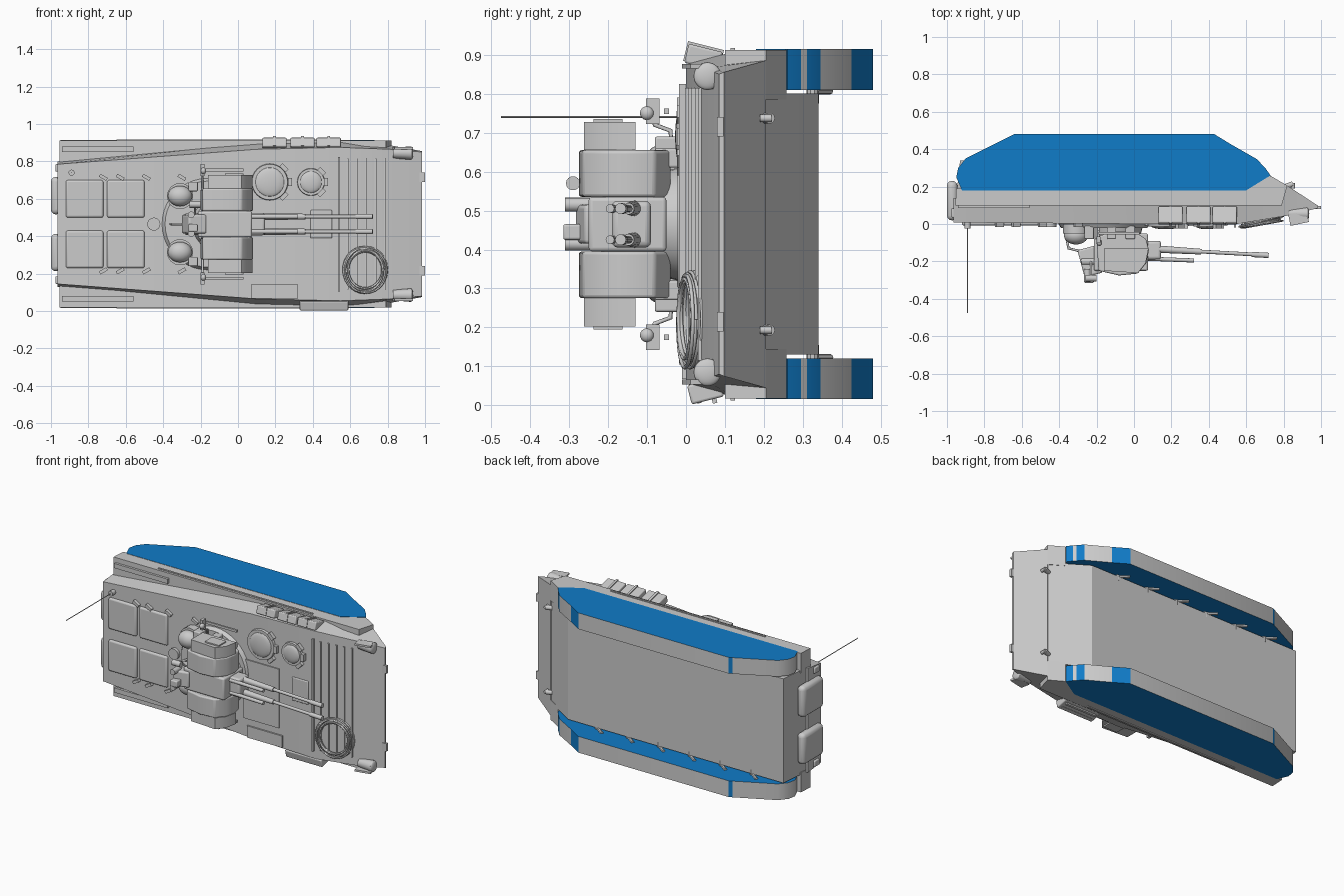
import bpy, bmesh, math
from mathutils import Vector, Matrix, Euler

if "Cube" in bpy.data.objects:
    bpy.data.objects.remove(bpy.data.objects["Cube"])

MID = 0.465          # centre plane of the vehicle, which lies on its side
made = []


def material(name, rgb):
    m = bpy.data.materials.new(name)
    m.use_nodes = True
    m.diffuse_color = (*rgb, 1)
    m.node_tree.nodes["Principled BSDF"].inputs["Base Color"].default_value = (*rgb, 1)
    return m


GREY = material("armour_grey", (0.6, 0.6, 0.6))
BLUE = material("track_blue", (0.005, 0.2, 0.58))


def finish(name, bm, bevel=0):
    bmesh.ops.recalc_face_normals(bm, faces=bm.faces)
    me = bpy.data.meshes.new(name)
    bm.to_mesh(me)
    bm.free()
    me.materials.append(GREY)
    me.materials.append(BLUE)
    ob = bpy.data.objects.new(name, me)
    bpy.context.collection.objects.link(ob)
    if bevel:
        mod = ob.modifiers.new("bevel", 'BEVEL')
        mod.width, mod.segments = bevel, 3
    made.append(ob)
    return ob


def box(name, centre, size, rot=(0, 0, 0), bevel=0):
    bm = bmesh.new()
    turn = Euler([math.radians(a) for a in rot]).to_matrix().to_4x4()
    mat = Matrix.Translation(centre) @ turn @ Matrix.Diagonal((*size, 1))
    bmesh.ops.create_cube(bm, size=1, matrix=mat)
    return finish(name, bm, bevel)


def rod(name, p, q, r1, r2=None, sides=16):
    p, q = Vector(p), Vector(q)
    d = q - p
    bm = bmesh.new()
    mat = Matrix.Translation((p + q) / 2) @ d.to_track_quat('Z', 'Y').to_matrix().to_4x4()
    bmesh.ops.create_cone(bm, cap_ends=True, segments=sides, radius1=r1,
                          radius2=r1 if r2 is None else r2, depth=d.length, matrix=mat)
    return finish(name, bm)


def dome(name, centre, size):
    bm = bmesh.new()
    mat = Matrix.Translation(centre) @ Matrix.Diagonal((*size, 1))
    bmesh.ops.create_uvsphere(bm, u_segments=20, v_segments=12, radius=1, matrix=mat)
    return finish(name, bm)


def prism(name, outline, z0, z1, blue_caps=False, blue_edges=(), bevel=0):
    bm = bmesh.new()
    rings = [[bm.verts.new((x, y, z)) for x, y in outline] for z in (z0, z1)]
    for ring in rings:
        bm.faces.new(ring).material_index = int(blue_caps)
    n = len(outline)
    for i in range(n):
        j = (i + 1) % n
        f = bm.faces.new((rings[0][i], rings[0][j], rings[1][j], rings[1][i]))
        f.material_index = int(i in blue_edges)
    return finish(name, bm, bevel)


def pipe(name, points, radius):
    cu = bpy.data.curves.new(name, 'CURVE')
    cu.dimensions, cu.bevel_depth, cu.bevel_resolution = '3D', radius, 2
    sp = cu.splines.new('POLY')
    sp.points.add(len(points) - 1)
    for pt, co in zip(sp.points, points):
        pt.co = (*co, 1)
    cu.materials.append(GREY)
    ob = bpy.data.objects.new(name, cu)
    bpy.context.collection.objects.link(ob)


# Lower hull
prism("lower_hull", [(-0.955, 0.1), (-0.93, 0.34), (0.6, 0.34), (0.82, 0.2), (0.98, 0.095), (0.7, 0.08)],
      MID - 0.335, MID + 0.335)

# Upper hull: stations of x, roof y, base y, roof half width, base half width
stations = [(-0.965, 0.008, 0.14, 0.32, 0.335), (0.1, 0, 0.13, 0.4, 0.435), (0.55, 0, 0.13, 0.41, 0.445),
            (0.82, 0.045, 0.205, 0.4, 0.42), (0.985, 0.085, 0.097, 0.385, 0.39)]
bm = bmesh.new()
rows = [[bm.verts.new(c) for c in ((x, yr, MID - wr), (x, yr, MID + wr), (x, yb, MID + wb), (x, yb, MID - wb))]
        for x, yr, yb, wr, wb in stations]
for a, b in zip(rows, rows[1:]):
    for i in range(4):
        j = (i + 1) % 4
        bm.faces.new((a[i], a[j], b[j], b[i]))
bm.faces.new(rows[0])
bm.faces.new(rows[-1])
finish("upper_hull", bm)

# Parts repeated on both sides
track = [(-0.92, 0.18), (-0.95, 0.25), (-0.94, 0.3), (-0.9, 0.35), (-0.8, 0.4), (-0.66, 0.47), (-0.64, 0.48),
         (0.43, 0.48), (0.52, 0.425), (0.66, 0.345), (0.69, 0.31), (0.705, 0.295), (0.73, 0.26), (0.6, 0.18)]
fender = [(-0.955, 0.1), (-0.95, 0.19), (0.55, 0.195), (0.73, 0.258), (0.82, 0.205), (0.79, 0.1)]
for s, side in ((1, "left"), (-1, "right")):
    def Z(d):
        return MID + s * d
    prism(side + "_track", track, Z(0.345), Z(0.449), True, (5, 7, 9, 11, 12))
    prism(side + "_fender", fender, Z(0.32), Z(0.447))
    box(side + "_fender_rail", (-0.1, 0.12, Z(0.449)), (1.1, 0.012, 0.006))
    box(side + "_fender_rear_rib", (-0.75, 0.095, Z(0.4)), (0.38, 0.02, 0.03))
    for i in range(6):
        x = -0.7 + i * 0.22
        rod(side + "_axle", (x, 0.325, Z(0.31)), (x, 0.325, Z(0.36)), 0.016, sides=10)
        rod(side + "_swing_arm", (x, 0.325, Z(0.343)), (x - 0.06, 0.37, Z(0.343)), 0.01, sides=8)
    # Headlights, tow hooks and nose corners
    rod(side + "_headlight", (0.83, 0.055, Z(0.38)), (0.925, 0.055, Z(0.38)), 0.028, 0.036)
    dome(side + "_headlight_glass", (0.925, 0.055, Z(0.38)), (0.012, 0.035, 0.035))
    box(side + "_light_guard", (0.88, 0.03, Z(0.405)), (0.1, 0.06, 0.012), (0, 0, 12))
    rod(side + "_tow_hook", (0.81, 0.2, Z(0.272)), (0.85, 0.215, Z(0.272)), 0.014)
    rod(side + "_tow_pin", (0.85, 0.19, Z(0.272)), (0.85, 0.22, Z(0.272)), 0.01)
    box(side + "_nose_lug", (0.985, 0.088, Z(0.25)), (0.03, 0.016, 0.05))
    # Rear door with handle and hinge
    box(side + "_rear_door", (-0.972, 0.125, Z(0.152)), (0.056, 0.21, 0.2), bevel=0.025)
    rod(side + "_door_handle", (-0.995, 0.1, Z(0.12)), (-0.999, 0.1, Z(0.12)), 0.018)
    box(side + "_rear_lamp", (-0.962, 0.06, Z(0.3)), (0.03, 0.05, 0.04), bevel=0.006)
    # Roof hatches and vision blocks over the troop bay
    for x in (-0.82, -0.6):
        box(side + "_roof_hatch", (x, 0.004, Z(0.135)), (0.2, 0.024, 0.2), bevel=0.011)
    for x in (-0.72, -0.63, -0.49, -0.3):
        box(side + "_vision_block", (x, -0.003, Z(0.25)), (0.045, 0.024, 0.018), (0, s * 30, 0))
    # Turret side housing and its fittings
    housing = [(-0.2, -0.07), (-0.19, -0.25), (-0.08, -0.275), (0.02, -0.265), (0.065, -0.21),
               (0.08, -0.14), (0.065, -0.08), (0.0, -0.04), (-0.12, -0.04)]
    prism(side + "_turret_cheek", housing, Z(0.07), Z(0.19), bevel=0.008)
    prism(side + "_turret_outer_cheek",
          [(-0.16, -0.13), (-0.16, -0.25), (0.02, -0.262), (0.062, -0.21), (0.078, -0.13)], Z(0.19), Z(0.262))
    box(side + "_cheek_cover", (-0.02, -0.2, Z(0.265)), (0.1, 0.075, 0.01))
    dome(side + "_crew_hatch", (-0.31, -0.06, Z(0.15)), (0.065, 0.05, 0.055))
    rod(side + "_hatch_ring", (-0.31, 0, Z(0.15)), (-0.31, -0.05, Z(0.15)), 0.07)
    for x, d in ((-0.24, 0.2), (-0.12, 0.2), (-0.02, 0.17)):
        box(side + "_turret_periscope", (x, -0.045, Z(d)), (0.05, 0.07, 0.05), bevel=0.006)
    pipe(side + "_bracket_pipe", [(-0.19, 0, Z(0.17)), (-0.19, -0.035, Z(0.18)), (-0.19, -0.04, Z(0.24)),
                                  (-0.19, -0.08, Z(0.255)), (-0.19, -0.09, Z(0.29))], 0.006)
    box(side + "_bracket_plate", (-0.19, -0.085, Z(0.29)), (0.02, 0.035, 0.065))
    dome(side + "_bracket_lamp", (-0.185, -0.1, Z(0.285)), (0.015, 0.018, 0.018))
    box(side + "_bracket_bar", (-0.08, -0.05, Z(0.29)), (0.22, 0.012, 0.015))
    # Twin cannon
    d = 0.04
    rod(side + "_gun_sleeve", (0.05, -0.13, Z(d)), (0.36, -0.148, Z(d)), 0.021, 0.015)
    rod(side + "_gun_barrel", (0.35, -0.147, Z(d)), (0.66, -0.164, Z(d)), 0.01)
    rod(side + "_muzzle", (0.63, -0.163, Z(d)), (0.72, -0.168, Z(d)), 0.014)
    rod(side + "_recoil_tube", (0.06, -0.185, Z(d)), (0.32, -0.195, Z(d)), 0.011)
    # Sight heads
    rod(side + "_sight_tube", (-0.28, -0.2, Z(0.035)), (-0.16, -0.2, Z(0.035)), 0.022)
    rod(side + "_sight_head", (-0.25, -0.24, Z(0.05)), (-0.25, -0.31, Z(0.05)), 0.018)

# Turret base, gun cradle and sights
rod("turret_ring", (-0.16, 0.01, MID), (-0.16, -0.022, MID), 0.25, 0.23, 40)
rod("turret_neck", (-0.1, 0, MID), (-0.1, -0.08, MID), 0.15, 0.13, 32)
box("gun_cradle", (-0.07, -0.15, MID), (0.29, 0.2, 0.14), bevel=0.01)
box("gun_mantlet", (0.1, -0.14, MID), (0.09, 0.1, 0.12), bevel=0.015)
box("sight_box", (-0.235, -0.2, MID), (0.1, 0.15, 0.1), (0, 0, 15), 0.01)
box("sight_hood", (-0.24, -0.29, MID - 0.02), (0.05, 0.05, 0.04), bevel=0.006)
rod("spot_lamp", (-0.26, -0.29, MID + 0.105), (-0.2, -0.29, MID + 0.105), 0.018)
pipe("spot_lamp_arm", [(-0.23, -0.2, MID + 0.05), (-0.23, -0.25, MID + 0.1), (-0.23, -0.29, MID + 0.105)], 0.006)
pipe("rear_stay", [(-0.33, 0, MID), (-0.36, -0.08, MID), (-0.35, -0.13, MID), (-0.27, -0.15, MID)], 0.007)
rod("roof_vent", (-0.45, 0.01, MID), (-0.45, -0.015, MID), 0.035)

# Driver and commander hatches with periscopes
for name, x, r in (("commander", 0.17, 0.1), ("driver", 0.39, 0.075)):
    rod(name + "_hatch_ring", (x, 0.01, 0.69), (x, -0.014, 0.69), r, r * 0.95, 32)
    dome(name + "_hatch_lid", (x, -0.012, 0.69), (r * 0.78, 0.016, r * 0.78))
    for k in range(3):
        a = math.radians(-45 + 45 * k)
        px, pz = x + r * 1.08 * math.cos(a), 0.69 + r * 1.08 * math.sin(a)
        box(name + "_periscope", (px, -0.008, pz), (0.022, 0.03, 0.045), (0, -math.degrees(a), 0))

# Engine deck panels and roof frame
box("engine_cover", (0.17, 0, 0.375), (0.25, 0.014, 0.38))
box("deck_plate", (0.195, 0, 0.105), (0.25, 0.02, 0.075))
box("service_hatch", (0.445, 0, 0.465), (0.115, 0.016, 0.15), bevel=0.005)

# Breakwater and ribs across the sloping front
box("breakwater", (0.54, -0.004, MID), (0.01, 0.028, 0.72))
for i in range(5):
    x = 0.585 + i * 0.05
    box("front_rib", (x, (x - 0.55) * 0.167 - 0.002, MID), (0.01, 0.012, 0.7))

# Rope coil on the front
loops = []
for i in range(9 * 28):
    a = math.tau * i / 28
    r = 0.1 + 0.012 * math.sin(a * 0.37)
    x = 0.68 + r * math.cos(a) + 0.006 * math.sin(a * 0.21)
    loops.append((x, (x - 0.55) * 0.18 - 0.015 - 0.012 * math.sin(a * 0.29), 0.22 + r * math.sin(a) * 1.1))
pipe("rope_coil", loops, 0.005)

# Tool boxes on the sides
for x in (0.195, 0.345, 0.485):
    box("left_tool_box", (x, 0.045, 0.893), (0.13, 0.09, 0.05), (-14, 0, 0), 0.006)
    box("left_box_strap", (x, 0.045, 0.898), (0.015, 0.095, 0.052), (-14, 0, 0))
box("right_tool_box", (0.46, 0.05, 0.037), (0.26, 0.085, 0.05), (14, 0, 0), 0.006)
for dy in (-0.02, 0.02):
    box("right_box_slat", (0.46, 0.05 + dy, 0.025), (0.22, 0.012, 0.04), (14, 0, 0))

# Antenna
rod("antenna_base", (-0.89, 0.01, 0.74), (-0.89, -0.025, 0.74), 0.016)
rod("antenna", (-0.89, 0, 0.74), (-0.89, -0.475, 0.74), 0.0025, sides=8)

# Smooth rounded parts, keep edges crisp
bpy.ops.object.select_all(action='DESELECT')
for ob in made:
    ob.select_set(True)
bpy.context.view_layer.objects.active = made[0]
bpy.ops.object.shade_smooth_by_angle(angle=math.radians(30))
